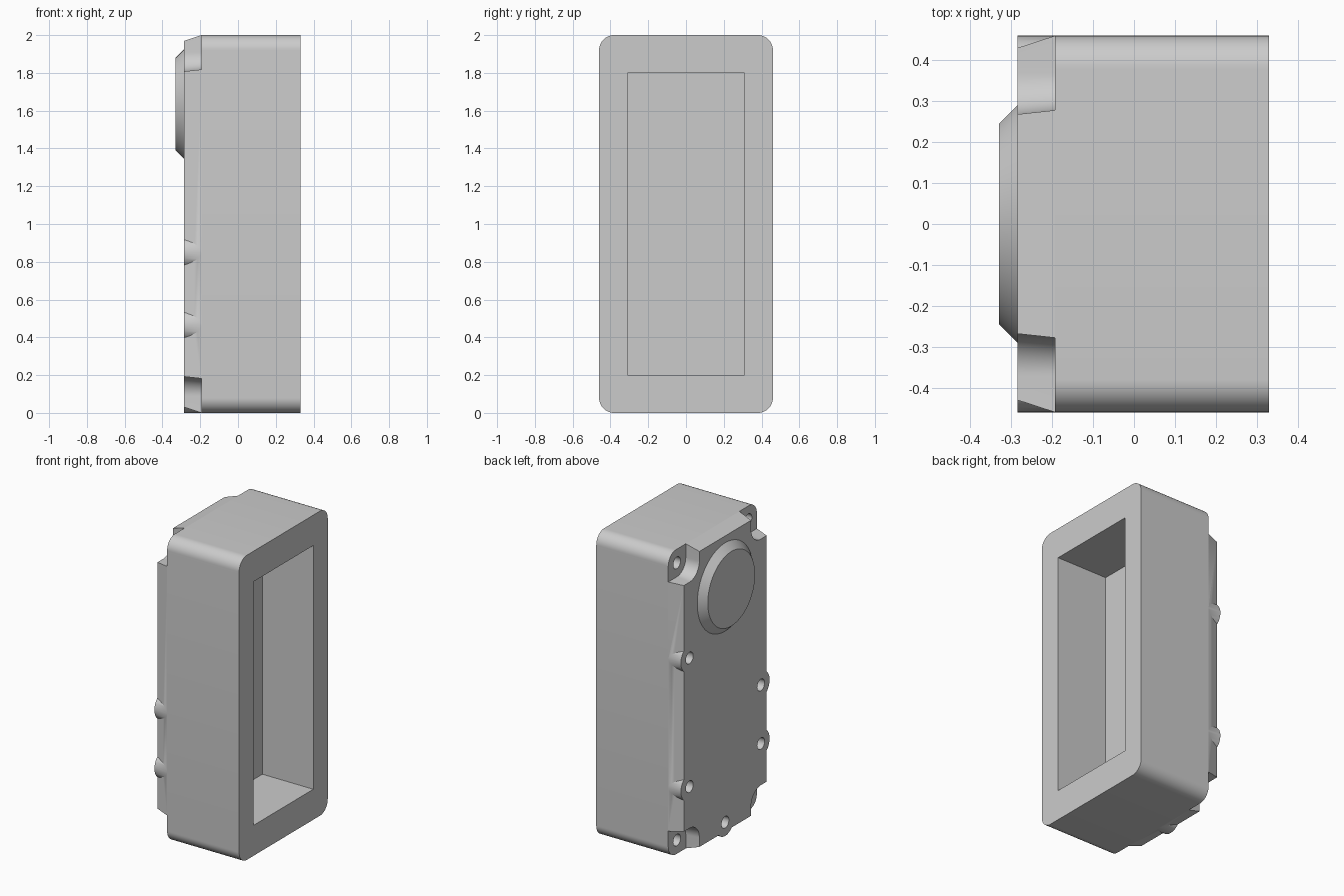
import bpy
import bmesh
from math import sin, cos, pi
from mathutils import Matrix

cube = bpy.data.objects.get("Cube")
if cube:
    bpy.data.objects.remove(cube, do_unlink=True)

GREY = (0.6, 0.6, 0.6, 1)
grey = bpy.data.materials.new("plain_grey")
grey.use_nodes = True
grey.diffuse_color = GREY
grey.node_tree.nodes["Principled BSDF"].inputs["Base Color"].default_value = GREY

# Main levels along x, and the shared screw layout
OPEN_X, FLOOR_X, SEAM_X, LID_X, DOME_X = 0.33, -0.04, -0.193, -0.285, -0.33
HALF_Y, HALF_Z, MID_Z = 0.46, 1.0, 1.0
SCREW_Y, SCREW_Z = 0.37, 0.91
BOSS_R, HOLE_R = 0.09, 0.038


def make_object(name, bm):
    bmesh.ops.recalc_face_normals(bm, faces=bm.faces)
    mesh = bpy.data.meshes.new(name)
    bm.to_mesh(mesh)
    bm.free()
    mesh.materials.append(grey)
    obj = bpy.data.objects.new(name, mesh)
    bpy.context.collection.objects.link(obj)
    return obj


def loft(name, sections):
    """Closed solid through (x, outline) sections with equal point counts."""
    bm = bmesh.new()
    rings = [[bm.verts.new((x, y, z + MID_Z)) for y, z in pts] for x, pts in sections]
    for a, b in zip(rings, rings[1:]):
        for i in range(len(a)):
            j = (i + 1) % len(a)
            bm.faces.new((a[i], a[j], b[j], b[i]))
    bm.faces.new(rings[0])
    bm.faces.new(rings[-1])
    return make_object(name, bm)


def cylinders(name, spots, radius, x0, x1):
    """Cylinders along x at each (y, z) spot."""
    bm = bmesh.new()
    for y, z in spots:
        place = Matrix.Translation(((x0 + x1) / 2, y, z)) @ Matrix.Rotation(pi / 2, 4, "Y")
        bmesh.ops.create_cone(bm, cap_ends=True, segments=48, radius1=radius,
                              radius2=radius, depth=abs(x1 - x0), matrix=place)
    return make_object(name, bm)


def boolean(obj, tool, operation):
    mod = obj.modifiers.new("boolean", "BOOLEAN")
    mod.operation, mod.solver, mod.object = operation, "EXACT", tool
    bpy.context.view_layer.objects.active = obj
    bpy.ops.object.modifier_apply(modifier=mod.name)


def mirror_quadrant(pts):
    """Repeat a top-right outline, given right to top, in all four quadrants."""
    half = pts + [(-y, z) for y, z in reversed(pts)]
    return half + [(-y, -z) for y, z in half]


def rounded_outline(hy, hz, r, steps=12):
    arc = [i * pi / 2 / steps for i in range(steps + 1)]
    return mirror_quadrant([(hy - r + r * cos(a), hz - r + r * sin(a)) for a in arc])


def notched_outline(inset, r, steps=16):
    """Rectangle with a rounded notch around each corner screw."""
    arc = [1.5 * pi - i * pi / 2 / steps for i in range(steps + 1)]
    pts = [(HALF_Y - inset, SCREW_Z - r)]
    pts += [(SCREW_Y + r * cos(a), SCREW_Z + r * sin(a)) for a in arc]
    pts.append((SCREW_Y - r, HALF_Z - inset))
    return mirror_quadrant(pts)


def circle(r, cz, n=96):
    return [(r * cos(2 * pi * i / n), cz + r * sin(2 * pi * i / n)) for i in range(n)]


# Housing with its rectangular cavity
outline = rounded_outline(HALF_Y, HALF_Z, 0.08)
housing = loft("housing", [(SEAM_X, outline), (OPEN_X, outline)])
pocket = mirror_quadrant([(0.31, 0.8)])
cavity = loft("cavity_cutter", [(FLOOR_X, pocket), (OPEN_X + 0.1, pocket)])
boolean(housing, cavity, "DIFFERENCE")

# Tapered lid with notched corners and edge screw bosses
lid = loft("lid", [(SEAM_X, notched_outline(0, 0.092)),
                   (LID_X, notched_outline(0.03, 0.102))])
boss_spots = [(-SCREW_Y, 0.85), (-SCREW_Y, 0.465), (SCREW_Y, 1.31),
              (SCREW_Y, 0.465), (0, MID_Z - SCREW_Z)]
bosses = cylinders("boss_tool", boss_spots, BOSS_R, SEAM_X, LID_X)
boolean(lid, bosses, "UNION")

# Screw holes
corner_spots = [(sy * SCREW_Y, MID_Z + sz * SCREW_Z) for sy in (-1, 1) for sz in (-1, 1)]
corner_holes = cylinders("corner_hole_cutter", corner_spots, HOLE_R, SEAM_X - 0.05, 0.05)
boss_holes = cylinders("boss_hole_cutter", boss_spots, HOLE_R, LID_X - 0.05, 0.0)
boolean(housing, corner_holes, "DIFFERENCE")
boolean(housing, boss_holes, "DIFFERENCE")
boolean(lid, boss_holes, "DIFFERENCE")

# Raised round cover
dome = loft("round_cover", [(LID_X, circle(0.29, 0.635)), (DOME_X, circle(0.245, 0.635))])

for tool in (cavity, bosses, corner_holes, boss_holes):
    bpy.data.objects.remove(tool, do_unlink=True)

bpy.ops.object.select_all(action="DESELECT")
for obj in (housing, lid, dome):
    obj.select_set(True)
bpy.context.view_layer.objects.active = housing
bpy.ops.object.shade_smooth_by_angle(angle=pi / 6)
